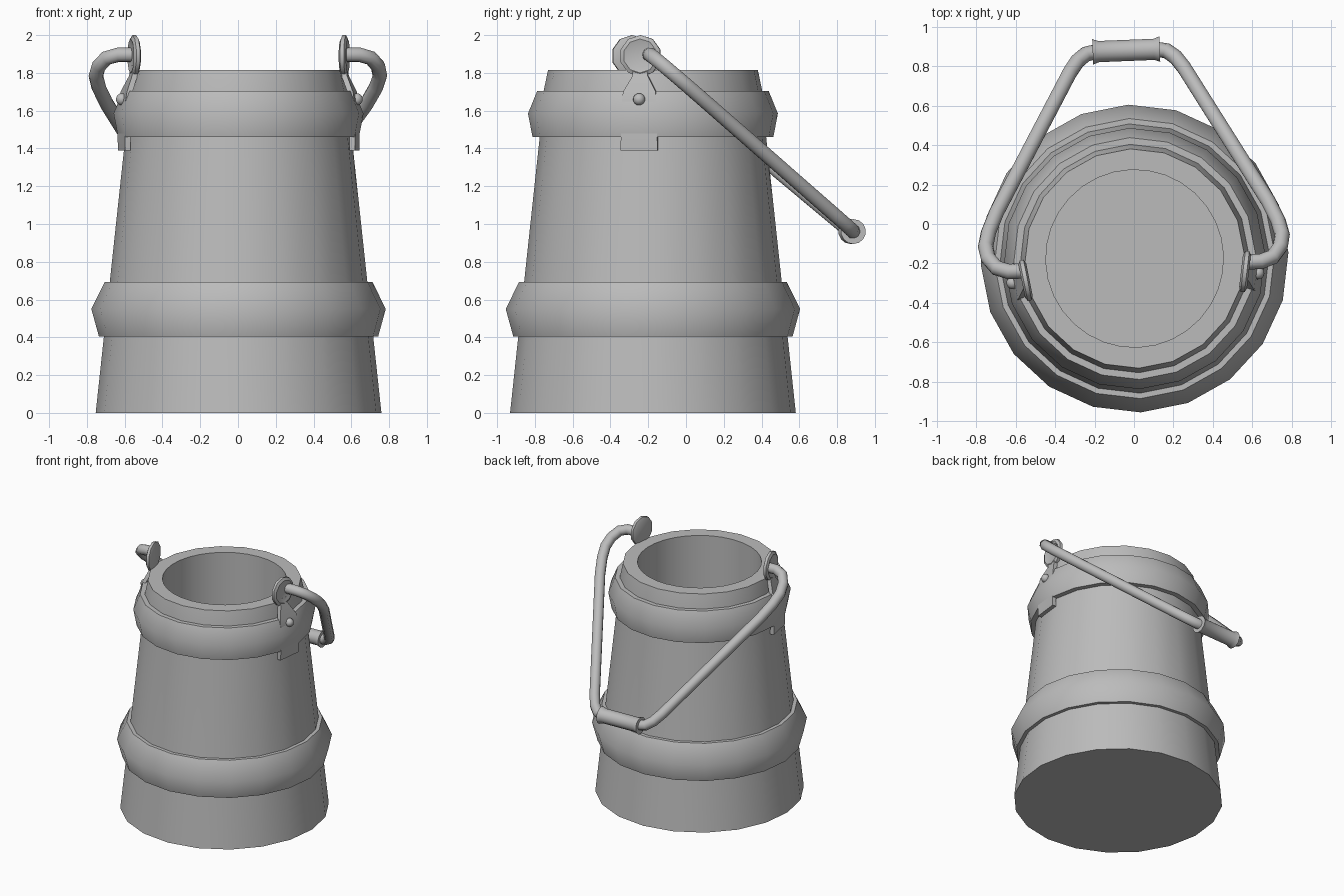
import bpy, bmesh, math
from mathutils import Matrix, Vector

if "Cube" in bpy.data.objects:
    bpy.data.objects.remove(bpy.data.objects["Cube"])

metal = bpy.data.materials.new("grey_metal")
metal.use_nodes = True
GREY = (0.5, 0.5, 0.5, 1)
metal.diffuse_color = GREY
metal.node_tree.nodes["Principled BSDF"].inputs["Base Color"].default_value = GREY

# The whole churn sits off centre and is turned slightly
PLACE = Matrix.Translation((0.003, -0.175, 0)) @ Matrix.Rotation(math.radians(2.3), 4, 'Z')


def finish(bm, name, angle=50, matrix=PLACE):
    bmesh.ops.recalc_face_normals(bm, faces=bm.faces)
    mesh = bpy.data.meshes.new(name)
    bm.to_mesh(mesh)
    bm.free()
    mesh.materials.append(metal)
    obj = bpy.data.objects.new(name, mesh)
    bpy.context.collection.objects.link(obj)
    obj.matrix_world = matrix
    bpy.ops.object.select_all(action='DESELECT')
    obj.select_set(True)
    bpy.context.view_layer.objects.active = obj
    bpy.ops.object.shade_smooth_by_angle(angle=math.radians(angle))
    return obj


def ring(bm, r, z, sides):
    step = 2 * math.pi / sides
    return [bm.verts.new((r * math.cos(i * step), r * math.sin(i * step), z)) for i in range(sides)]


def skin(bm, a, b):
    n = len(a)
    for i in range(n):
        bm.faces.new((a[i], a[(i + 1) % n], b[(i + 1) % n], b[i]))


def lathe(bm, profile, sides, closed=False):
    rings = [ring(bm, r, z, sides) for r, z in profile]
    for a, b in zip(rings, rings[1:]):
        skin(bm, a, b)
    if closed:
        skin(bm, rings[-1], rings[0])
    return rings


# Tapered body with a round well
bm = bmesh.new()
outer = lathe(bm, [(0.757, 0), (0.60, 1.46), (0.58, 1.7), (0.556, 1.815)], 20)
bm.faces.new(outer[0])
well = lathe(bm, [(0.45, 1.815), (0.45, 0.1)], 32)
bm.faces.new(well[-1])
rim = [e for e in bm.edges if e.is_boundary]
bmesh.ops.triangle_fill(bm, edges=rim, use_beauty=True)
finish(bm, "body")

# Two bulging hoops
for name, profile in (
        ("lower_band", [(0.70, 0.405), (0.74, 0.405), (0.78, 0.55), (0.71, 0.692), (0.66, 0.692)]),
        ("upper_band", [(0.59, 1.46), (0.638, 1.46), (0.662, 1.585), (0.613, 1.705), (0.56, 1.705)])):
    bm = bmesh.new()
    lathe(bm, profile, 20, closed=True)
    finish(bm, name)

# Handle ears: strap, round eye and rivet on each side
for side, label in ((1, "left"), (-1, "right")):
    turn = -9 if side > 0 else 189
    place = PLACE @ Matrix.Rotation(math.radians(turn), 4, 'Z')

    bm = bmesh.new()
    loops = []
    for r, z, half in ((0.632, 1.39, 0.098), (0.636, 1.6, 0.095),
                       (0.62, 1.7, 0.087), (0.583, 1.785, 0.04), (0.575, 1.84, 0.04)):
        loops.append([bm.verts.new((r - d, s * half, z))
                      for d, s in ((0, -1), (0, 1), (0.03, 1), (0.03, -1))])
    for a, b in zip(loops, loops[1:]):
        skin(bm, a, b)
    bm.faces.new(loops[0])
    bm.faces.new(loops[-1])
    finish(bm, label + "_strap", 30, place)

    bm = bmesh.new()
    rings = lathe(bm, [(0.085, -0.022), (0.11, -0.012), (0.11, 0.008),
                       (0.09, 0.018), (0.055, 0.008)], 10)
    bm.faces.new(rings[0])
    bm.faces.new(rings[-1])
    eye = Matrix.Translation((0.565, 0, 1.89)) @ Matrix.Rotation(math.pi / 2, 4, 'Y')
    finish(bm, label + "_eye", 40, place @ eye)

    bm = bmesh.new()
    bmesh.ops.create_uvsphere(bm, u_segments=12, v_segments=8, radius=0.032)
    finish(bm, label + "_rivet", 60, place @ Matrix.Translation((0.63, 0, 1.66)))

# Bail handle: a mirrored path lying in a sloping plane
half = [(0.56, -0.04), (0.64, -0.04), (0.70, -0.02), (0.74, 0.03), (0.752, 0.09), (0.735, 0.16),
        (0.69, 0.26), (0.29, 0.955), (0.25, 1.01), (0.205, 1.045), (0.15, 1.055)]
path = [Vector((x, y, 1.9 - 0.855 * (y + 0.045))) for x, y in half]
path += [Vector((-p.x, p.y, p.z)) for p in reversed(path)]
normal = Vector((0, 0.855, 1)).normalized()
bm = bmesh.new()
tubes = []
for i, p in enumerate(path):
    tangent = (path[min(i + 1, len(path) - 1)] - path[max(i - 1, 0)]).normalized()
    across = tangent.cross(normal)
    tubes.append([bm.verts.new(p + 0.039 * (math.cos(a) * across + math.sin(a) * normal))
                  for a in (k * math.pi / 5 for k in range(10))])
for a, b in zip(tubes, tubes[1:]):
    skin(bm, a, b)
bm.faces.new(tubes[0])
bm.faces.new(tubes[-1])
finish(bm, "bail_handle")

# Grip sleeve with slightly flared ends
bm = bmesh.new()
rings = lathe(bm, [(0.035, -0.17), (0.066, -0.17), (0.055, -0.14),
                   (0.055, 0.14), (0.066, 0.17), (0.035, 0.17)], 14)
grip = Matrix.Translation((0, 1.055, 0.96)) @ Matrix.Rotation(math.pi / 2, 4, 'Y')
finish(bm, "grip", 50, PLACE @ grip)
